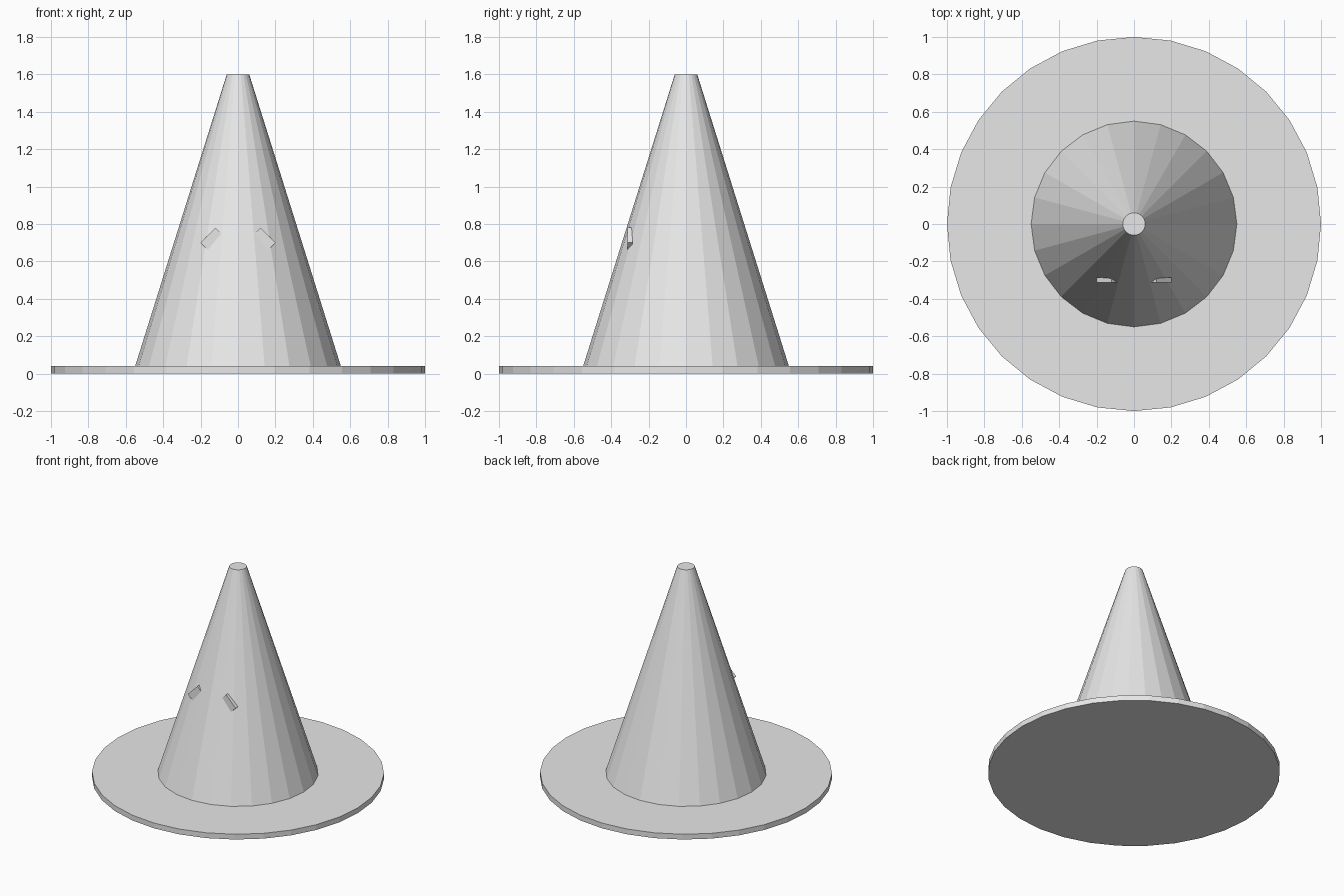
import bpy
import math

if "Cube" in bpy.data.objects:
    bpy.data.objects.remove(bpy.data.objects["Cube"])

grey = bpy.data.materials.new("light grey")
grey.diffuse_color = (0.8, 0.8, 0.8, 1)
grey.use_nodes = True
grey.node_tree.nodes["Principled BSDF"].inputs["Base Color"].default_value = grey.diffuse_color


def frustum(name, sides, r_bottom, r_top, depth, location, rotation=(0, 0, 0)):
    """Flat-shaded capped cone or prism."""
    bpy.ops.mesh.primitive_cone_add(vertices=sides, radius1=r_bottom, radius2=r_top,
                                    depth=depth, location=location, rotation=rotation)
    ob = bpy.context.object
    ob.name = name
    ob.data.materials.append(grey)
    return ob


# Wide flat brim
frustum("brim", 32, 1.0, 1.0, 0.04, (0, 0, 0.02))

# Tall blunt-tipped crown
frustum("crown", 24, 0.55, 0.06, 1.56, (0, 0, 0.82))

# Diamond plates half sunk into the front of the crown
for side, label in ((-1, "left"), (1, "right")):
    frustum("eye_" + label, 4, 0.08, 0.08, 0.028,
            (side * 0.12, -0.3, 0.70), (math.pi / 2, 0, 0))
